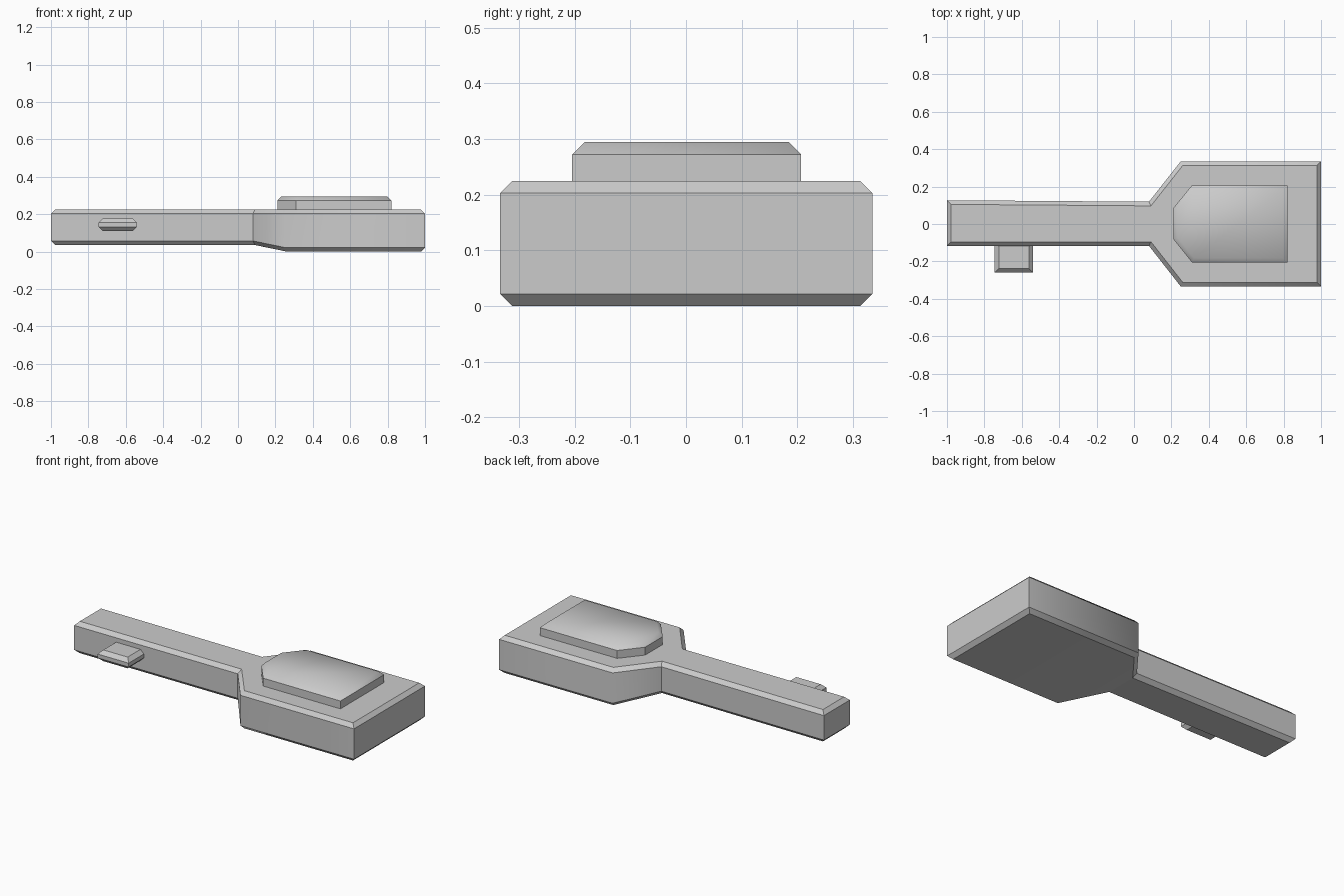
import bpy
import bmesh
from mathutils import Vector

if "Cube" in bpy.data.objects:
    bpy.data.objects.remove(bpy.data.objects["Cube"])


def inset(points, d):
    """Offset a counter-clockwise outline inward by d."""
    n = len(points)
    result = []
    for i in range(n):
        p = Vector(points[i])
        a = (p - Vector(points[i - 1])).normalized()
        b = (Vector(points[(i + 1) % n]) - p).normalized()
        na, nb = Vector((-a.y, a.x)), Vector((-b.y, b.x))
        result.append(p + (na + nb) * (d / (1 + na.dot(nb))))
    return result


def chamfered_slab(name, front, back, bottoms, top, c_low, c_high, keep_smooth):
    """Slab from front/back edge stations (left to right) with chamfered rims."""
    outline = front + back[::-1]
    lows = bottoms + bottoms[::-1]
    n, half = len(outline), len(front)
    levels = [
        (inset(outline, c_low), lows),
        (outline, [z + c_low for z in lows]),
        (outline, [top - c_high] * n),
        (inset(outline, c_high), [top] * n),
    ]
    bm = bmesh.new()
    rings = [[bm.verts.new((p[0], p[1], z)) for p, z in zip(pts, zs)]
             for pts, zs in levels if c_low > 0 or pts is outline or zs[0] == top]
    if c_low == 0:
        rings = rings[-3:]
    # Sides and chamfers
    for lo, hi in zip(rings, rings[1:]):
        for i in range(n):
            j = (i + 1) % n
            bm.faces.new((lo[i], lo[j], hi[j], hi[i]))
    # Caps as strips between matching front and back stations
    for ring in (rings[0], rings[-1]):
        for i in range(half - 1):
            bm.faces.new((ring[i], ring[i + 1], ring[n - 2 - i], ring[n - 1 - i]))
    bmesh.ops.recalc_face_normals(bm, faces=bm.faces)
    for f in bm.faces:
        f.smooth = True
    for e in bm.edges:
        e.smooth = keep_smooth(e.verts[0].co, e.verts[1].co)
    mesh = bpy.data.meshes.new(name)
    bm.to_mesh(mesh)
    bm.free()
    obj = bpy.data.objects.new(name, mesh)
    bpy.context.collection.objects.link(obj)
    return obj


# Body: narrow handle widening into a deeper head
chamfered_slab(
    "body",
    front=[(-1, -0.117), (0.08, -0.117), (0.25, -0.334), (1, -0.334)],
    back=[(-1, 0.127), (0.08, 0.119), (0.25, 0.335), (1, 0.335)],
    bottoms=[0.035, 0.035, 0, 0], top=0.225, c_low=0.022, c_high=0.022,
    keep_smooth=lambda a, b: all(0.2 < v.x < 0.3 for v in (a, b)))

# Raised pad on the head
chamfered_slab(
    "raised_pad",
    front=[(0.21, -0.08), (0.31, -0.205), (0.82, -0.205)],
    back=[(0.21, 0.085), (0.31, 0.207), (0.82, 0.207)],
    bottoms=[0.215] * 3, top=0.295, c_low=0, c_high=0.023,
    keep_smooth=lambda a, b: max(a.z, b.z) > 0.29)

# Side tab on the handle
chamfered_slab(
    "side_tab",
    front=[(-0.745, -0.26), (-0.54, -0.26)],
    back=[(-0.745, -0.08), (-0.54, -0.08)],
    bottoms=[0.11] * 2, top=0.177, c_low=0.022, c_high=0.022,
    keep_smooth=lambda a, b: False)
